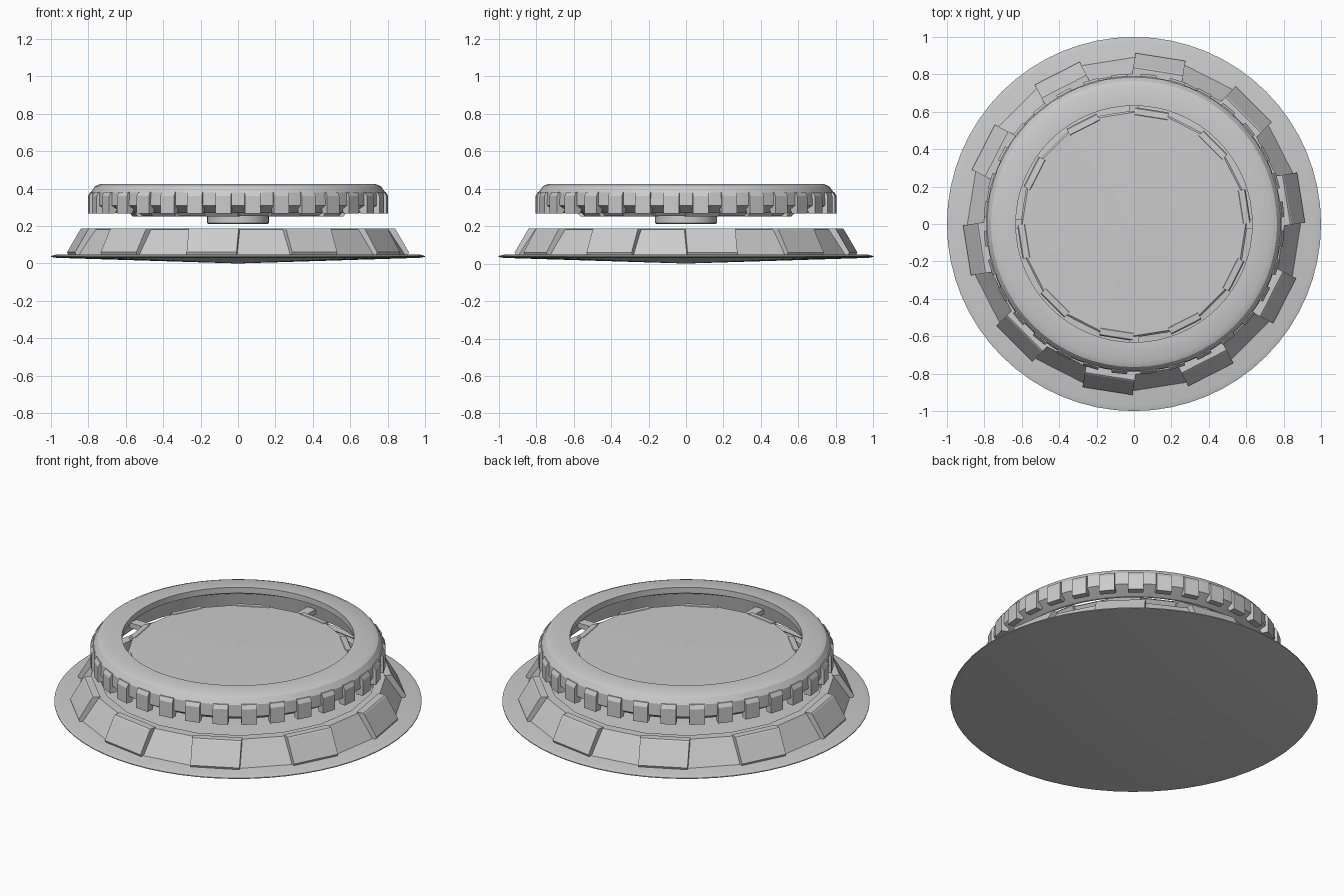
import bpy, bmesh
from math import sin, cos, pi, radians

if "Cube" in bpy.data.objects:
    bpy.data.objects.remove(bpy.data.objects["Cube"])


def finish(bm, name, smooth=False):
    bmesh.ops.remove_doubles(bm, verts=bm.verts, dist=1e-5)
    bmesh.ops.recalc_face_normals(bm, faces=bm.faces)
    me = bpy.data.meshes.new(name)
    bm.to_mesh(me)
    bm.free()
    ob = bpy.data.objects.new(name, me)
    bpy.context.collection.objects.link(ob)
    if smooth:
        bpy.ops.object.select_all(action='DESELECT')
        bpy.context.view_layer.objects.active = ob
        ob.select_set(True)
        bpy.ops.object.shade_smooth_by_angle(angle=radians(25))
    return ob


def lathe(name, profile, n, closed=True, smooth=False):
    """Revolve (radius, z) points; a closed profile makes a hollow ring."""
    bm = bmesh.new()
    rings = []
    for r, z in profile:
        if r == 0:
            rings.append([bm.verts.new((0, 0, z))] * n)
        else:
            rings.append([bm.verts.new((r * cos(2 * pi * i / n), r * sin(2 * pi * i / n), z))
                          for i in range(n)])
    pairs = list(zip(rings, rings[1:]))
    if closed:
        pairs.append((rings[-1], rings[0]))
    for a, b in pairs:
        for i in range(n):
            j = (i + 1) % n
            quad = list(dict.fromkeys((a[i], a[j], b[j], b[i])))
            if len(quad) > 2:
                bm.faces.new(quad)
    return finish(bm, name, smooth)


def blocks(name, profile, half_width, count, start):
    """Extrude an (radius, z) outline sideways and repeat it around z."""
    bm = bmesh.new()
    for k in range(count):
        a = start + 2 * pi * k / count
        sides = [[bm.verts.new((r * cos(a) - t * sin(a), r * sin(a) + t * cos(a), z))
                  for r, z in profile] for t in (-half_width, half_width)]
        bm.faces.new(sides[0])
        bm.faces.new(sides[1][::-1])
        m = len(profile)
        for i in range(m):
            j = (i + 1) % m
            bm.faces.new((sides[0][i], sides[0][j], sides[1][j], sides[1][i]))
    return finish(bm, name)


FACET = cos(pi / 20)  # apothem to corner radius on the 20-sided parts

# Thin round base with a shallow cone underneath
lathe("base_plate", [(0, 0), (0.97, 0.03), (1.0, 0.035), (1.0, 0.04), (0.97, 0.048), (0, 0.048)],
      64, closed=False, smooth=True)

# Lower sloped ring, 20 facets, with a raised block on every other facet
lathe("lower_ring", [(0.885 / FACET, 0.04), (0.795 / FACET, 0.182), (0.745 / FACET, 0.182),
                     (0.745 / FACET, 0.04)], 20)
blocks("lower_blocks", [(0.87, 0.045), (0.898, 0.045), (0.904, 0.06), (0.832, 0.182),
                        (0.825, 0.188), (0.785, 0.188)], 0.135, 10, pi / 20)

# Floating upper ring with a bevelled shoulder
lathe("upper_ring", [(0.632, 0.425), (0.735, 0.425), (0.765, 0.412), (0.787, 0.38), (0.79, 0.31),
                     (0.75, 0.285), (0.725, 0.27), (0.71, 0.27), (0.69, 0.36), (0.632, 0.39)],
      64, smooth=True)

# Teeth hanging around the upper ring
blocks("upper_teeth", [(0.77, 0.385), (0.79, 0.382), (0.803, 0.36), (0.803, 0.268),
                       (0.765, 0.268), (0.75, 0.30)], 0.042, 32, pi / 32)

# Inner disc with an inverted slope, its edge blocks and a hub below
lathe("inner_disc", [(0, 0.345), (0.59 / FACET, 0.335), (0.60 / FACET, 0.325),
                     (0.535 / FACET, 0.255), (0, 0.255)], 20, closed=False)
blocks("disc_blocks", [(0.58, 0.338), (0.612, 0.335), (0.618, 0.325), (0.555, 0.25),
                       (0.50, 0.25)], 0.09, 10, pi / 20)
lathe("disc_hub", [(0, 0.26), (0.165, 0.26), (0.165, 0.217), (0.158, 0.21), (0, 0.21)],
      48, closed=False, smooth=True)

# Four small struts tie the disc to the upper ring
blocks("disc_struts", [(0.57, 0.30), (0.72, 0.30), (0.72, 0.33), (0.57, 0.33)], 0.028, 4, 0)
